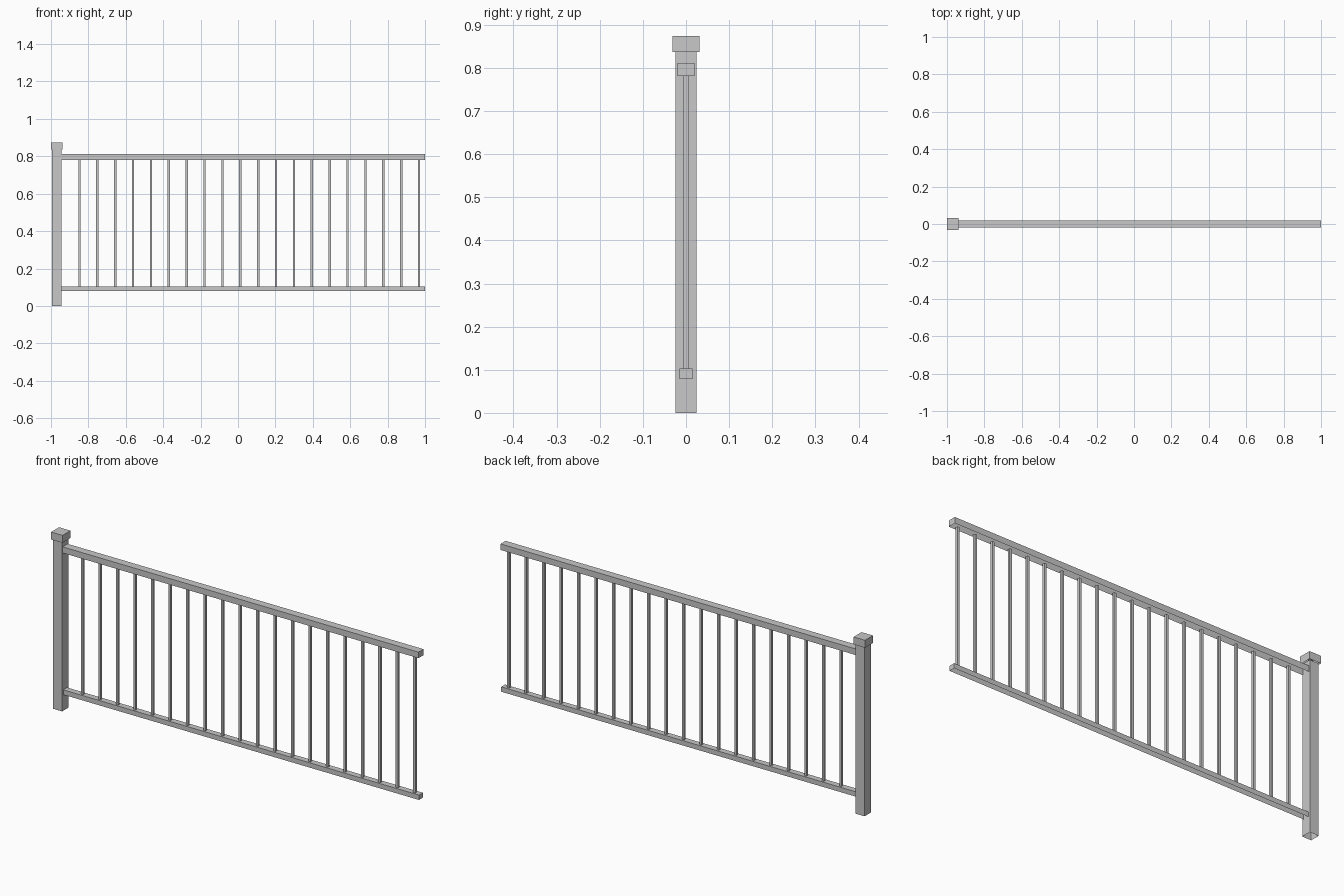
import bpy
import bmesh

if "Cube" in bpy.data.objects:
    bpy.data.objects.remove(bpy.data.objects["Cube"])

# One flat grey paint for the whole railing
grey = bpy.data.materials.new("grey_metal")
grey.diffuse_color = (0.58, 0.58, 0.58, 1)
grey.use_nodes = True
grey.node_tree.nodes["Principled BSDF"].inputs["Base Color"].default_value = grey.diffuse_color


def box(name, x0, x1, half_y, z0, z1, open_bottom=False):
    """Box centred on y = 0, given its x and z ranges; optionally a shell open below."""
    bpy.ops.mesh.primitive_cube_add(size=1, location=((x0 + x1) / 2, 0, (z0 + z1) / 2))
    ob = bpy.context.object
    ob.name = name
    ob.scale = (x1 - x0, 2 * half_y, z1 - z0)
    bpy.ops.object.transform_apply(location=False, rotation=False, scale=True)
    ob.data.materials.append(grey)
    if open_bottom:
        bm = bmesh.new()
        bm.from_mesh(ob.data)
        bm.normal_update()
        down = [f for f in bm.faces if f.normal.z < -0.9]
        bmesh.ops.delete(bm, geom=down, context='FACES_ONLY')
        bm.to_mesh(ob.data)
        bm.free()
    return ob


POST_X = -0.969
POST_HALF = 0.0245
CAP_HALF = 0.031
RAIL_START = POST_X + POST_HALF

# End post with its overhanging cap, both hollow from below
box("post", POST_X - POST_HALF, POST_X + POST_HALF, POST_HALF, 0, 0.837, True)
box("post_cap", POST_X - CAP_HALF, POST_X + CAP_HALF, CAP_HALF, 0.837, 0.874, True)

# Rails, channel-shaped with open undersides
box("top_rail", RAIL_START, 1, 0.0195, 0.781, 0.811, True)
box("bottom_rail", RAIL_START, 1, 0.015, 0.079, 0.103, True)

# Evenly spaced square balusters between the rails
COUNT, FIRST, LAST, HALF = 20, -0.848, 0.968, 0.006
for i in range(COUNT):
    x = FIRST + (LAST - FIRST) * i / (COUNT - 1)
    box(f"baluster_{i + 1}", x - HALF, x + HALF, HALF, 0.103, 0.781)
